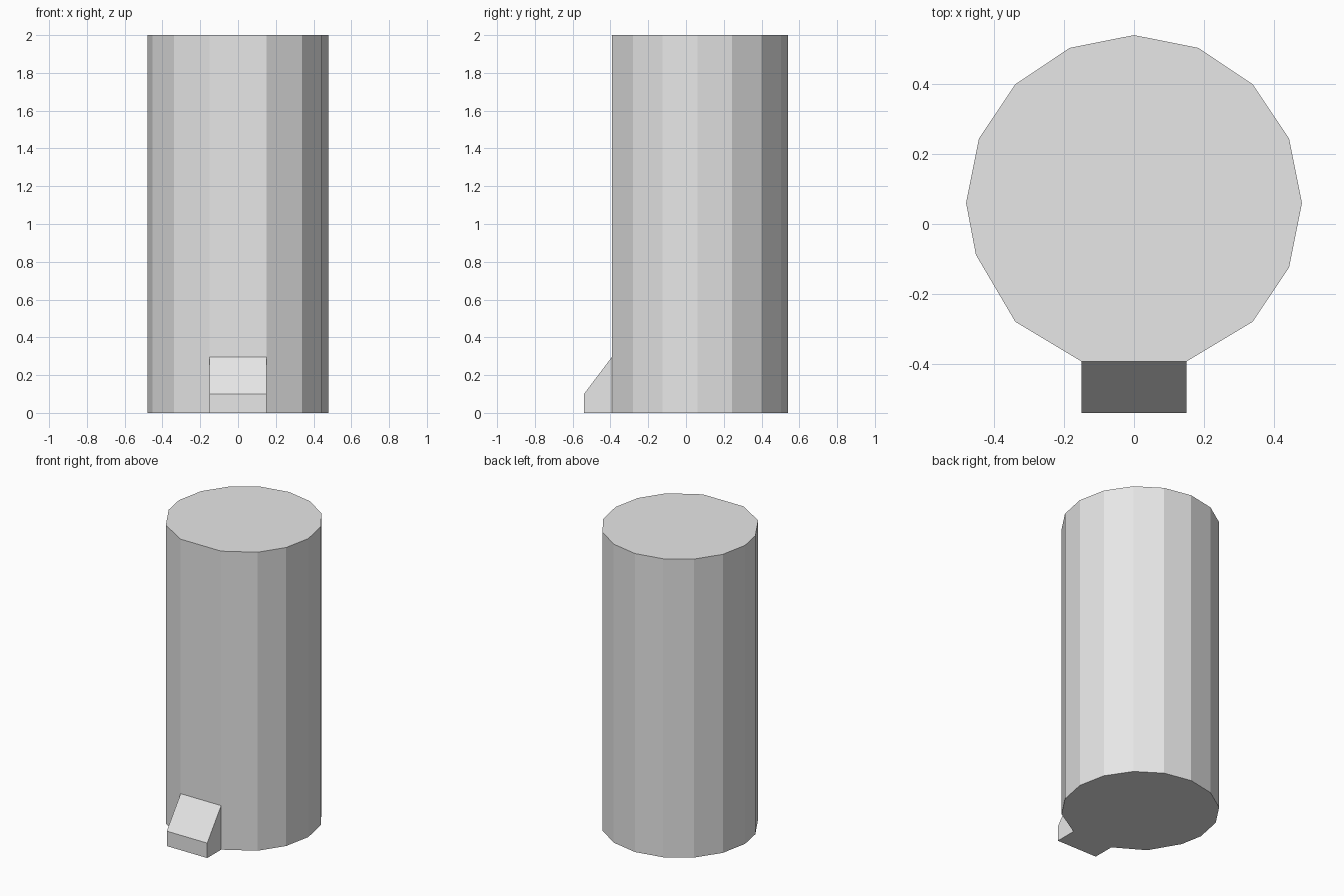
import bpy
import bmesh
from math import sin, cos, pi
from mathutils import Vector

cube = bpy.data.objects.get("Cube")
if cube:
    bpy.data.objects.remove(cube)

# Single plain grey
grey = bpy.data.materials.new("light_grey")
grey.use_nodes = True
grey.diffuse_color = (0.8, 0.8, 0.8, 1)
grey.node_tree.nodes["Principled BSDF"].inputs["Base Color"].default_value = (0.8, 0.8, 0.8, 1)


def extrude(name, outline, offset):
    """Make a closed flat-shaded prism from an outline and an offset vector."""
    bm = bmesh.new()
    base = bm.faces.new([bm.verts.new(p) for p in outline])
    top = bmesh.ops.extrude_face_region(bm, geom=[base], use_keep_orig=True)
    moved = [v for v in top["geom"] if isinstance(v, bmesh.types.BMVert)]
    bmesh.ops.translate(bm, verts=moved, vec=offset)
    bmesh.ops.recalc_face_normals(bm, faces=bm.faces)
    mesh = bpy.data.meshes.new(name)
    bm.to_mesh(mesh)
    bm.free()
    mesh.materials.append(grey)
    obj = bpy.data.objects.new(name, mesh)
    bpy.context.collection.objects.link(obj)
    return obj


RADIUS, CENTRE_Y, HEIGHT = 0.48, 0.06, 2.0
HALF_WIDTH, FLAT_Y = 0.15, -0.393

# Sixteen-sided body with the front two sides merged into one flat
SIDES, FRONT = 16, 12
ring = []
for i in range(SIDES):
    if i == FRONT:
        continue
    a = 2 * pi * i / SIDES
    p = Vector((RADIUS * cos(a), CENTRE_Y + RADIUS * sin(a), 0))
    if abs(i - FRONT) == 1:
        p.x, p.y = HALF_WIDTH * (i - FRONT), FLAT_Y
    elif i == 9:
        p.x, p.y = -0.452, -0.088  # slightly uneven corner on the right side
    ring.append(p)
extrude("body", ring, (0, 0, HEIGHT))

# Sloping block at the foot of the front flat
side = [(FLAT_Y, 0), (-0.54, 0), (-0.54, 0.1), (FLAT_Y, 0.295)]
extrude("front_wedge", [(-HALF_WIDTH, y, z) for y, z in side], (2 * HALF_WIDTH, 0, 0))
